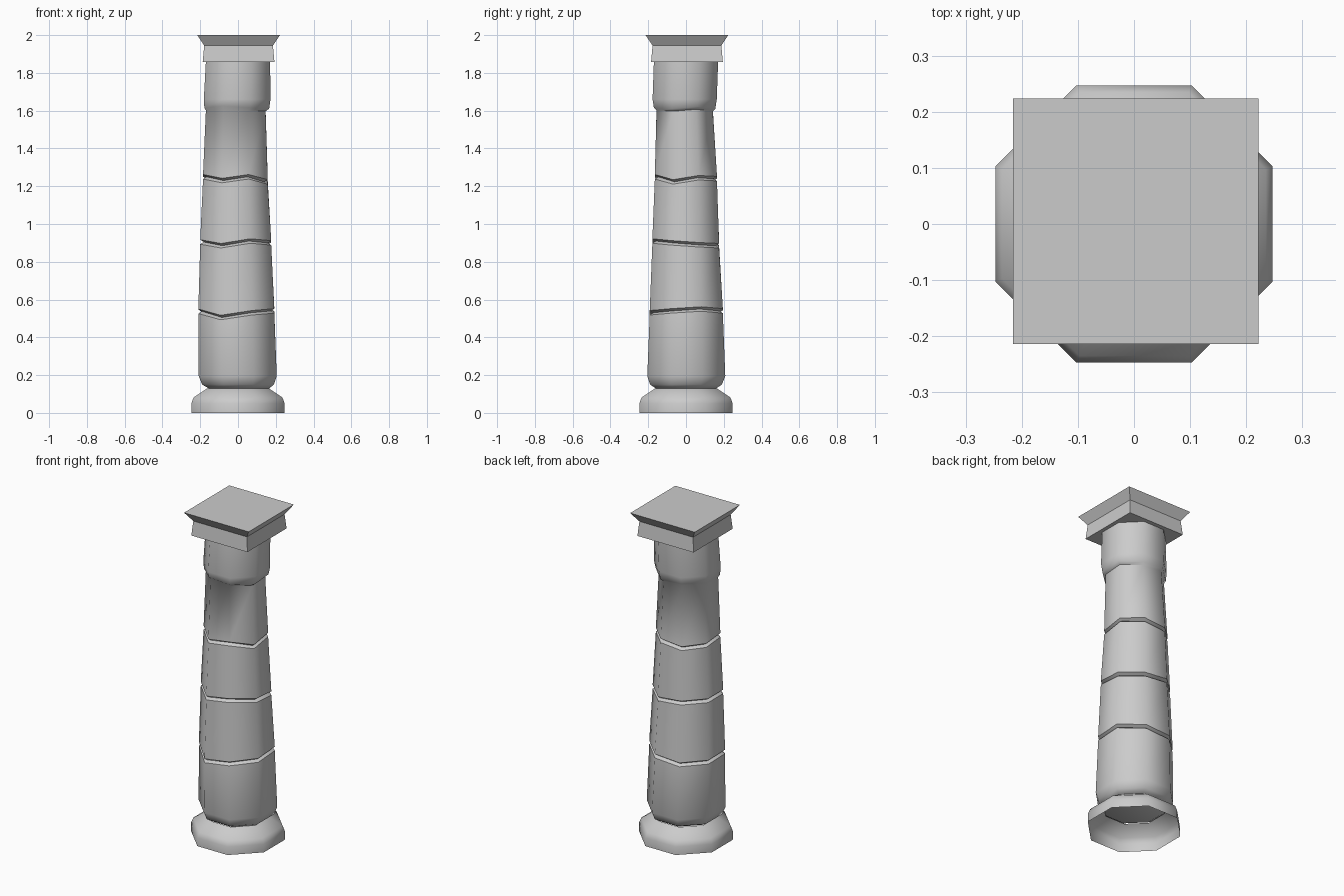
import bpy, bmesh, math

if "Cube" in bpy.data.objects:
    bpy.data.objects.remove(bpy.data.objects["Cube"])

SMOOTH = math.radians(50)


def loft(name, rings, cap_start=False, cap_end=False):
    """Skin a stack of equal-length vertex rings."""
    bm = bmesh.new()
    vs = [[bm.verts.new(p) for p in ring] for ring in rings]
    n = len(rings[0])
    for a, b in zip(vs, vs[1:]):
        for i in range(n):
            j = (i + 1) % n
            bm.faces.new((a[i], a[j], b[j], b[i]))
    if cap_start:
        bm.faces.new(vs[0][::-1])
    if cap_end:
        bm.faces.new(vs[-1])
    me = bpy.data.meshes.new(name)
    bm.to_mesh(me)
    bm.free()
    ob = bpy.data.objects.new(name, me)
    bpy.context.collection.objects.link(ob)
    return ob


def octagon(x0, x1, y0, y1, z, dz=(0,) * 8, inset=0.0):
    """Eight-sided ring filling the given extents, flat sides on the axes."""
    k = math.cos(math.pi / 8)
    rx, ry = ((x1 - x0) / 2 - inset) / k, ((y1 - y0) / 2 - inset) / k
    pts = []
    for i in range(8):
        a = math.pi / 8 + i * math.pi / 4
        pts.append(((x0 + x1) / 2 + rx * math.cos(a),
                    (y0 + y1) / 2 + ry * math.sin(a), z + dz[i]))
    return pts


def square(r, z, cx=0.003, cy=0.005):
    return [(cx + sx * r, cy + sy * r, z)
            for sx, sy in ((1, 1), (-1, 1), (-1, -1), (1, -1))]


def smooth(ob):
    bpy.ops.object.select_all(action='DESELECT')
    ob.select_set(True)
    bpy.context.view_layer.objects.active = ob
    bpy.ops.object.shade_smooth_by_angle(angle=SMOOTH)


# Base: hollow moulded foot, open underneath
base = loft("base", [octagon(-r, r, -r, r, z) for r, z in
                     ((0.247, 0), (0.247, 0.05), (0.235, 0.082), (0.163, 0.13))])
smooth(base)

# Shaft: stacked worn drums with uneven V joints
joints = [
    ((-0.21, 0.192, -0.192, 0.195), 0.53, (.02, .01, 0, .005, .008, -.025, 0, .01)),
    ((-0.20, 0.176, -0.178, 0.175), 0.895, (-.005, -.01, .005, .01, .01, -.01, .015, .005)),
    ((-0.185, 0.157, -0.165, 0.164), 1.238, (.007, .002, -.01, 0, .012, -.008, .012, -.015)),
]
rings = [octagon(-0.155, 0.165, -0.16, 0.16, 0.13),
         octagon(-0.19, 0.19, -0.19, 0.19, 0.15),
         octagon(-0.208, 0.205, -0.205, 0.208, 0.195)]
for ext, z, dz in joints:
    rings += [octagon(*ext, z - 0.012, dz),
              octagon(*ext, z, dz, 0.018),
              octagon(*ext, z + 0.012, dz)]

# Necking: wider collar at the head of the shaft
lip = (.005, -.005, .005, 0, 0, .01, 0, -.005)
rings += [octagon(-0.17, 0.146, -0.156, 0.142, 1.602, lip),
          octagon(-0.178, 0.165, -0.17, 0.155, 1.615, lip),
          octagon(-0.181, 0.172, -0.177, 0.163, 1.66),
          octagon(-0.17, 0.17, -0.17, 0.17, 1.86)]
smooth(loft("shaft", rings, cap_start=True))

# Capital: square block under a flared slab
loft("capital_block", [square(0.19, 1.857), square(0.182, 1.945)],
     cap_start=True, cap_end=True)
loft("capital_slab", [square(0.182, 1.945), square(0.219, 2.0)],
     cap_end=True)
